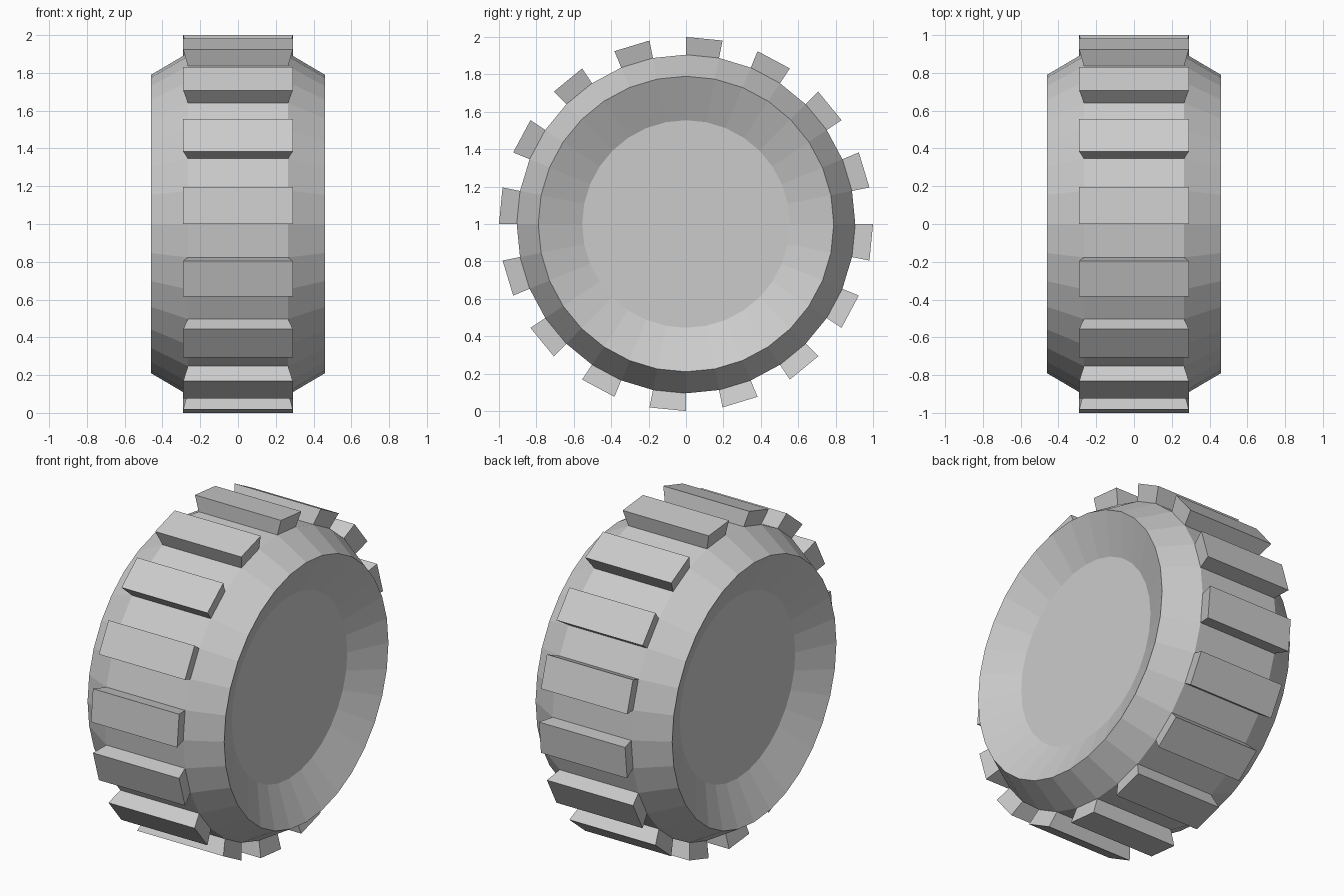
import bpy, bmesh
from math import sin, cos, pi

if "Cube" in bpy.data.objects:
    bpy.data.objects.remove(bpy.data.objects["Cube"])

SIDES = 32
GROW = 1.105      # radial growth of each tread block
# half profile across the wheel: (x, radius), left hub disc to right hub disc
HALF = [(0.265, 0.905), (0.46, 0.79), (0.347, 0.555)]
PROFILE = [(-x, r) for x, r in reversed(HALF)] + HALF

bm = bmesh.new()

# Rings of the wheel, turned about the x axis
rings = []
for x, r in PROFILE:
    rings.append([bm.verts.new((x, r * sin(2 * pi * i / SIDES), r * cos(2 * pi * i / SIDES)))
                  for i in range(SIDES)])

# Tyre walls; keep every second face of the centre band for the treads
tread_faces = []
for k in range(len(rings) - 1):
    a, b = rings[k], rings[k + 1]
    for i in range(SIDES):
        j = (i + 1) % SIDES
        f = bm.faces.new((a[i], b[i], b[j], a[j]))
        if k == 2 and i % 2 == 0:
            tread_faces.append(f)

# Flat hub discs
bm.faces.new(rings[0])
bm.faces.new(rings[-1])
bmesh.ops.recalc_face_normals(bm, faces=bm.faces)

# Tread blocks: extruded faces, flared away from the axle
out = bmesh.ops.extrude_discrete_faces(bm, faces=tread_faces)
for f in out["faces"]:
    for v in f.verts:
        v.co.x *= 0.29 / 0.265
        v.co.y *= GROW
        v.co.z *= GROW

bmesh.ops.translate(bm, verts=bm.verts, vec=(0, 0, 1))
mesh = bpy.data.meshes.new("treaded_wheel")
bm.to_mesh(mesh)
bm.free()
wheel = bpy.data.objects.new("treaded_wheel", mesh)
bpy.context.collection.objects.link(wheel)
